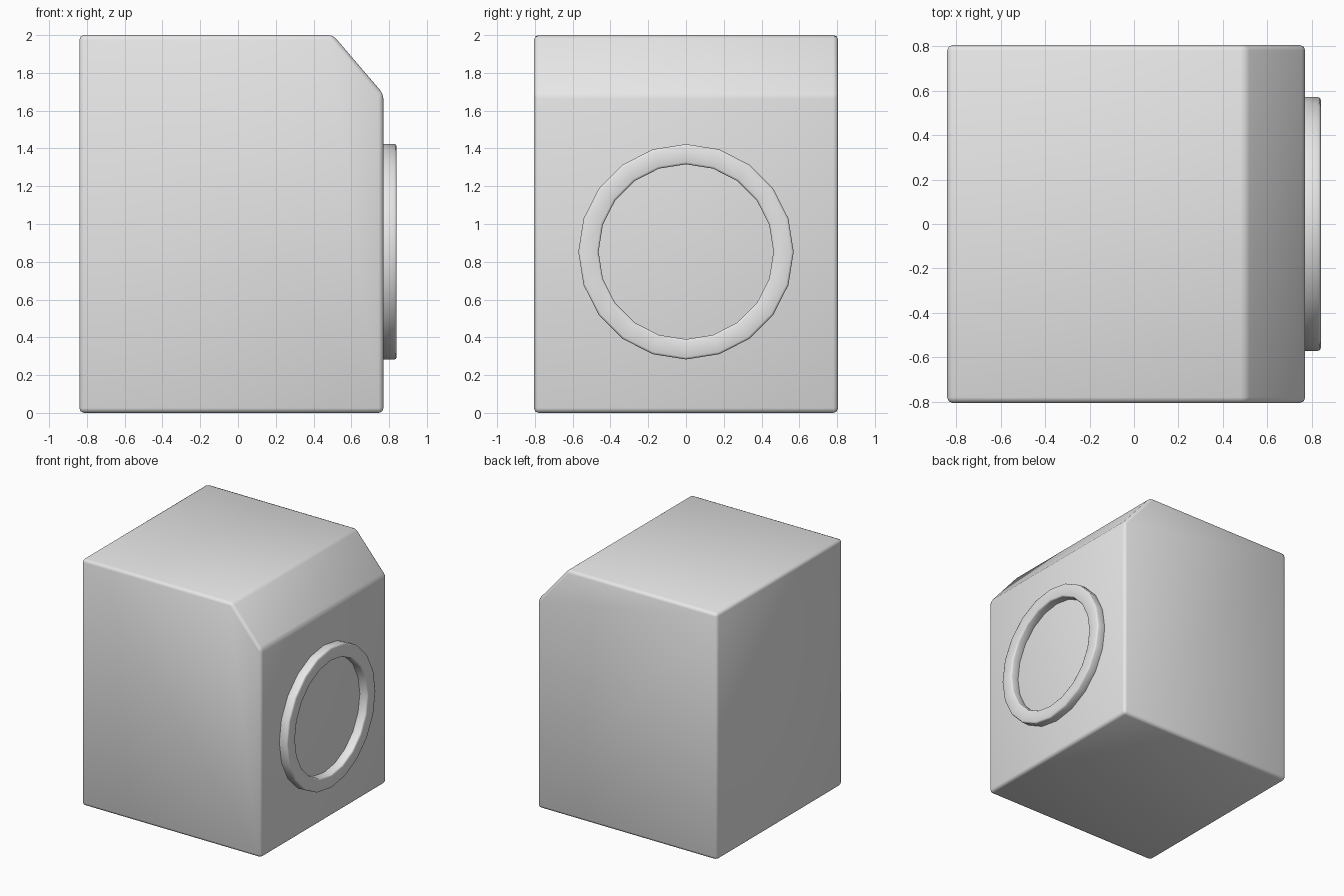
import bpy
import bmesh
from math import pi
from mathutils import Vector

if "Cube" in bpy.data.objects:
    bpy.data.objects.remove(bpy.data.objects["Cube"], do_unlink=True)

# Single grey material
grey = bpy.data.materials.new("light_grey")
grey.use_nodes = True
colour = (0.8, 0.8, 0.8, 1.0)
grey.diffuse_color = colour
grey.node_tree.nodes["Principled BSDF"].inputs["Base Color"].default_value = colour


def finish(name, bm, bevel, segments):
    """Turn a bmesh into a smooth-shaded object with rounded edges."""
    bmesh.ops.recalc_face_normals(bm, faces=bm.faces[:])
    for face in bm.faces:
        face.smooth = True
    mesh = bpy.data.meshes.new(name)
    bm.to_mesh(mesh)
    bm.free()
    mesh.materials.append(grey)
    obj = bpy.data.objects.new(name, mesh)
    bpy.context.collection.objects.link(obj)
    mod = obj.modifiers.new("rounded_edges", 'BEVEL')
    mod.width = bevel
    mod.segments = segments
    mod.limit_method = 'ANGLE'
    mod.angle_limit = pi / 6
    return obj


# Cabinet: side profile with a sloped upper corner, extruded along y
HALF_DEPTH = 0.805
profile = [(-0.84, 0), (0.77, 0), (0.77, 1.688), (0.503, 2), (-0.84, 2)]
bm = bmesh.new()
side = bm.faces.new([bm.verts.new((x, -HALF_DEPTH, z)) for x, z in profile])
extruded = bmesh.ops.extrude_face_region(bm, geom=[side], use_keep_orig=True)
verts = [v for v in extruded["geom"] if isinstance(v, bmesh.types.BMVert)]
bmesh.ops.translate(bm, verts=verts, vec=(0, 2 * HALF_DEPTH, 0))
finish("cabinet_body", bm, 0.025, 2)

# Raised ring: rectangular section revolved around the x axis in 20 steps
CENTRE_Z = 0.853
section = [(0.755, 0.463), (0.84, 0.463), (0.84, 0.57), (0.755, 0.57)]
bm = bmesh.new()
verts = [bm.verts.new((x, 0, CENTRE_Z + r)) for x, r in section]
edges = [bm.edges.new((verts[i], verts[(i + 1) % 4])) for i in range(4)]
bmesh.ops.spin(bm, geom=verts + edges, cent=Vector((0, 0, CENTRE_Z)),
               axis=(1, 0, 0), angle=2 * pi, steps=20, use_merge=True)
bmesh.ops.remove_doubles(bm, verts=bm.verts[:], dist=0.0001)
finish("raised_ring", bm, 0.012, 2)
